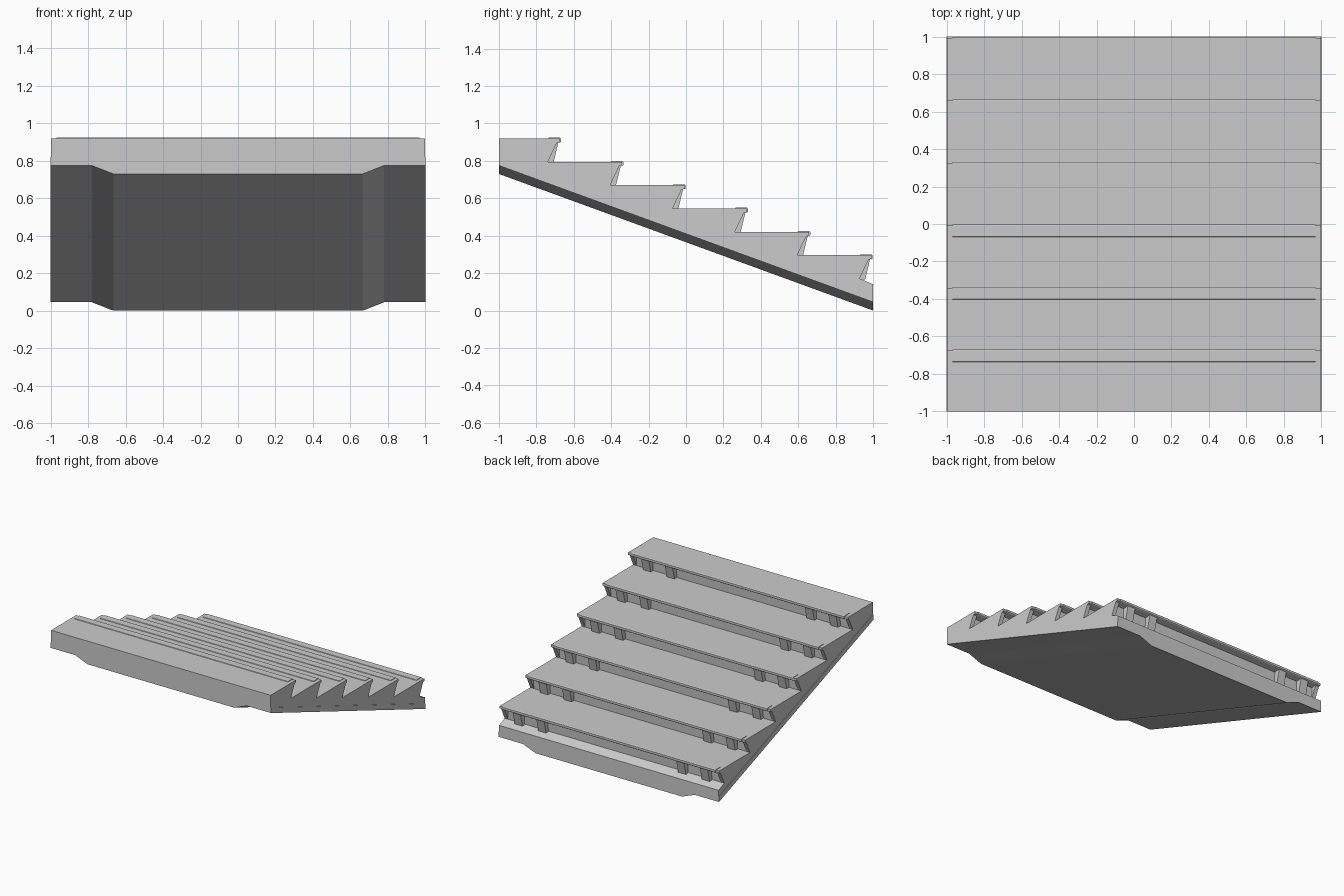
import bpy, bmesh

if "Cube" in bpy.data.objects:
    bpy.data.objects.remove(bpy.data.objects["Cube"])

STEPS = 6
RUN = 1 / 3
RISE = 0.1248
SLOPE = 0.365


def prism(name, pts, direction, to_3d):
    """Closed prism from a 2D profile, mapped to 3D and swept along direction."""
    bm = bmesh.new()
    a = [bm.verts.new(to_3d(p)) for p in pts]
    b = [bm.verts.new([c + d for c, d in zip(v.co, direction)]) for v in a]
    n = len(pts)
    bm.faces.new(a)
    bm.faces.new(b[::-1])
    for i in range(n):
        bm.faces.new((a[i], b[i], b[(i + 1) % n], a[(i + 1) % n]))
    bmesh.ops.recalc_face_normals(bm, faces=bm.faces)
    mesh = bpy.data.meshes.new(name)
    bm.to_mesh(mesh)
    bm.free()
    ob = bpy.data.objects.new(name, mesh)
    bpy.context.collection.objects.link(ob)
    return ob


def side_prism(name, pts, x0, x1):
    """Side profile (y, z) extruded between two x values."""
    return prism(name, pts, (x1 - x0, 0, 0), lambda p: (x0, p[0], p[1]))


def nose(k):
    return -1 + RUN * (k + 1) - 0.002, 0.92 - RISE * k


def stair_profile(setback, drop):
    """Sawtooth outline; setback and drop shape the underside of each nosing."""
    pts = [(-1, 0.82), (-1, 0.92)]
    for k in range(STEPS):
        y, z = nose(k)
        pts += [(y - 0.006, z), (y - 0.006, z - 0.02),
                (y - setback, z - drop), (y - 0.07, z - RISE)]
    return pts + [(1, 0.14), (1, 0.82 - 2 * SLOPE)]


# sloping slab with a deeper middle
section = [(-1, 0.82), (-1, 0.775), (-0.78, 0.775), (-0.665, 0.73),
           (0.665, 0.73), (0.78, 0.775), (1, 0.775), (1, 0.82)]
prism("sloping_slab", section, (0, 2, -2 * SLOPE), lambda p: (p[0], -1, p[1]))

# stepped core with recessed risers
side_prism("stepped_core", stair_profile(0.064, 0.026), -0.965, 0.965)

# end cheeks with leaning risers
for label, s in (("left", -1), ("right", 1)):
    side_prism(label + "_cheek", stair_profile(0.022, 0.024), s * 0.965, s * 0.997)

for k in range(STEPS):
    y, z = nose(k)
    # raised rounded nosing strip
    strip = [(y - 0.07, z - 0.004), (y - 0.066, z + 0.004), (y - 0.006, z + 0.004),
             (y, z), (y, z - 0.018), (y - 0.006, z - 0.023), (y - 0.012, z - 0.01)]
    side_prism(f"nosing_{k + 1}", strip, -0.968, 0.968)
    # wedge brackets under the nosing
    wedge = [(y - 0.074, z - RISE - 0.005), (y - 0.04, z - RISE - 0.005),
             (y - 0.012, z - 0.015), (y - 0.072, z - 0.015)]
    for s in (-1, 1):
        for j, x in enumerate((0.635, 0.85)):
            side_prism(f"bracket_{k + 1}_{j + 1}", wedge, s * x - 0.035, s * x + 0.035)
